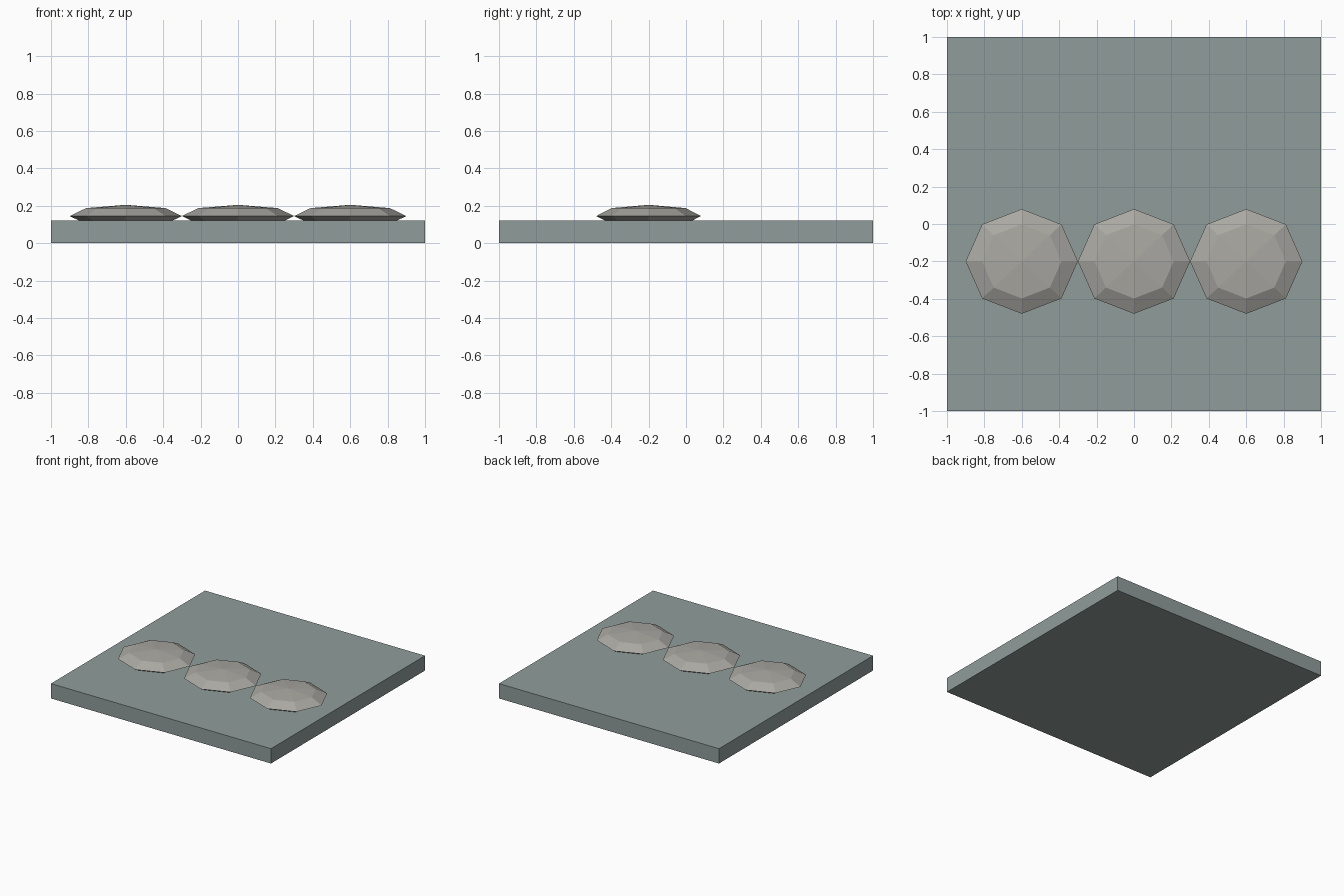
import bpy

if "Cube" in bpy.data.objects:
    bpy.data.objects.remove(bpy.data.objects["Cube"])


def tint(obj, name, color):
    mat = bpy.data.materials.get(name) or bpy.data.materials.new(name)
    mat.diffuse_color = color
    mat.use_nodes = True
    mat.node_tree.nodes["Principled BSDF"].inputs["Base Color"].default_value = mat.diffuse_color
    obj.data.materials.append(mat)


# Square ground slab
bpy.ops.mesh.primitive_cube_add(size=2, location=(0, 0, 0.061))
slab = bpy.context.object
slab.name = "ground_slab"
slab.scale = (1, 1, 0.061)
tint(slab, "slab_grey_green", (0.28, 0.34, 0.33, 1))

# Row of flattened eight-sided stepping stones, partly sunk in the slab
for i, x in enumerate((-0.6, 0, 0.6)):
    bpy.ops.mesh.primitive_uv_sphere_add(segments=8, ring_count=4, radius=1,
                                         location=(x, -0.2, 0.145))
    stone = bpy.context.object
    stone.name = f"stepping_stone_{i + 1}"
    stone.scale = (0.3, 0.28, 0.06)
    tint(stone, "stone_warm_grey", (0.4, 0.39, 0.36, 1))
